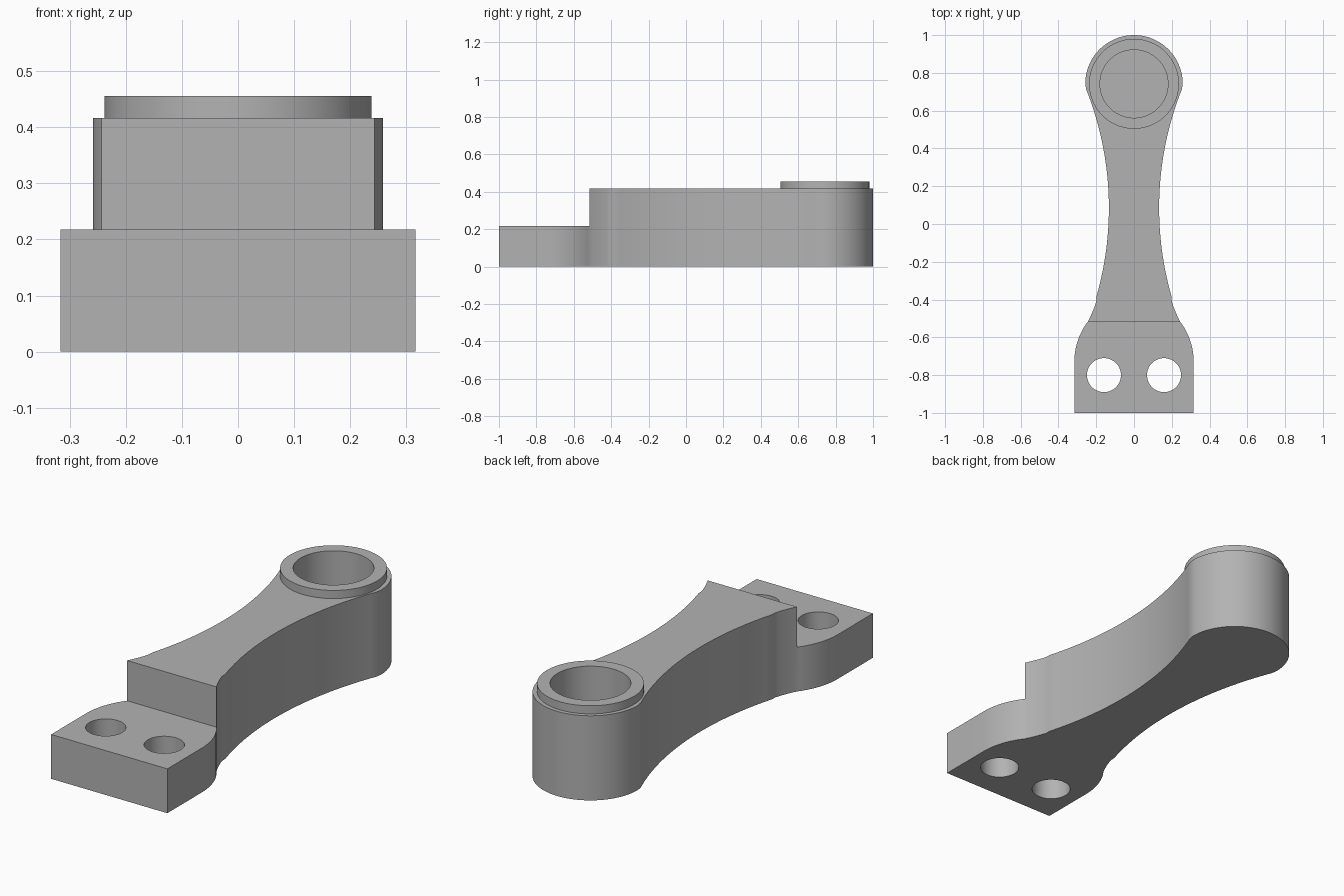
import bpy, bmesh, math
from mathutils import Vector

cube = bpy.data.objects.get("Cube")
if cube:
    bpy.data.objects.remove(cube, do_unlink=True)

PLATE_TOP, ARM_TOP, RING_TOP = 0.218, 0.416, 0.456
STEP_Y, BOSS_Y, BOSS_R = -0.515, 0.742, 0.258

grey = bpy.data.materials.new("plain grey")
grey.use_nodes = True
grey.diffuse_color = (0.45, 0.45, 0.45, 1)
grey.node_tree.nodes["Principled BSDF"].inputs["Base Color"].default_value = grey.diffuse_color


def prism(name, outline, z0, z1):
    """Extrude a counter-clockwise outline from z0 to z1."""
    bm = bmesh.new()
    face = bm.faces.new([bm.verts.new((x, y, z0)) for x, y in outline])
    top = bmesh.ops.extrude_face_region(bm, geom=[face])
    verts = [v for v in top["geom"] if isinstance(v, bmesh.types.BMVert)]
    bmesh.ops.translate(bm, verts=verts, vec=(0, 0, z1 - z0))
    bmesh.ops.recalc_face_normals(bm, faces=bm.faces)
    mesh = bpy.data.meshes.new(name)
    bm.to_mesh(mesh)
    bm.free()
    mesh.materials.append(grey)
    obj = bpy.data.objects.new(name, mesh)
    bpy.context.collection.objects.link(obj)
    return obj


def arc(cx, cy, r, start, end, steps):
    angles = [math.radians(start + (end - start) * i / steps) for i in range(steps + 1)]
    return [(cx + r * math.cos(a), cy + r * math.sin(a)) for a in angles]


def circle(cx, cy, r, steps=96):
    return arc(cx, cy, r, 0, 360, steps)[:-1]


def combine(target, tool, operation):
    mod = target.modifiers.new(operation.lower(), "BOOLEAN")
    mod.operation, mod.solver, mod.object = operation, "EXACT", tool
    bpy.context.view_layer.objects.active = target
    bpy.ops.object.modifier_apply(modifier=mod.name)
    bpy.data.objects.remove(tool, do_unlink=True)


# Right half of the outline, from the mounting plate up to the round end
shoulder = arc(0.316 - 0.353, -0.73, 0.353, 0, 37.5, 16)
start, bend, end = Vector(shoulder[-1]), Vector((0.215, -0.46)), Vector((0.2, -0.41))
fillet = []
for i in range(1, 9):
    t = i / 8
    fillet.append(tuple(start * (1 - t) ** 2 + bend * 2 * t * (1 - t) + end * t * t))
neck_r, neck_y = 1.7, 0.085
neck = []
for i in range(1, 40):
    y = end.y + (BOSS_Y - end.y) * i / 40
    neck.append((0.133 + neck_r - math.sqrt(neck_r ** 2 - (y - neck_y) ** 2), y))
boss = arc(0, BOSS_Y, BOSS_R, 0, 90, 32)
half = [(0.316, -1)] + shoulder + fillet + neck + boss
outline = half + [(-x, y) for x, y in reversed(half[:-1])]

# Arm with the step down to the mounting plate
arm = prism("lever_arm", outline, 0, ARM_TOP)
step = prism("step_cutter", [(-1, -2), (1, -2), (1, STEP_Y), (-1, STEP_Y)], PLATE_TOP, 1)
combine(arm, step, "DIFFERENCE")

# Raised collar and its blind bore
combine(arm, prism("collar", circle(0, BOSS_Y, 0.238), 0.3, RING_TOP), "UNION")
# Trim the part of the collar that would hang below the arm's top
combine(arm, prism("bore_cutter", circle(0, BOSS_Y, 0.18), 0.04, 1), "DIFFERENCE")

# Two bolt holes through the plate
for side in (-1, 1):
    hole = prism("bolt_hole_cutter", circle(side * 0.159, -0.8, 0.09, 64), -1, 1)
    combine(arm, hole, "DIFFERENCE")

bpy.ops.object.select_all(action="DESELECT")
arm.select_set(True)
bpy.context.view_layer.objects.active = arm
bpy.ops.object.shade_smooth_by_angle(angle=math.radians(20))
